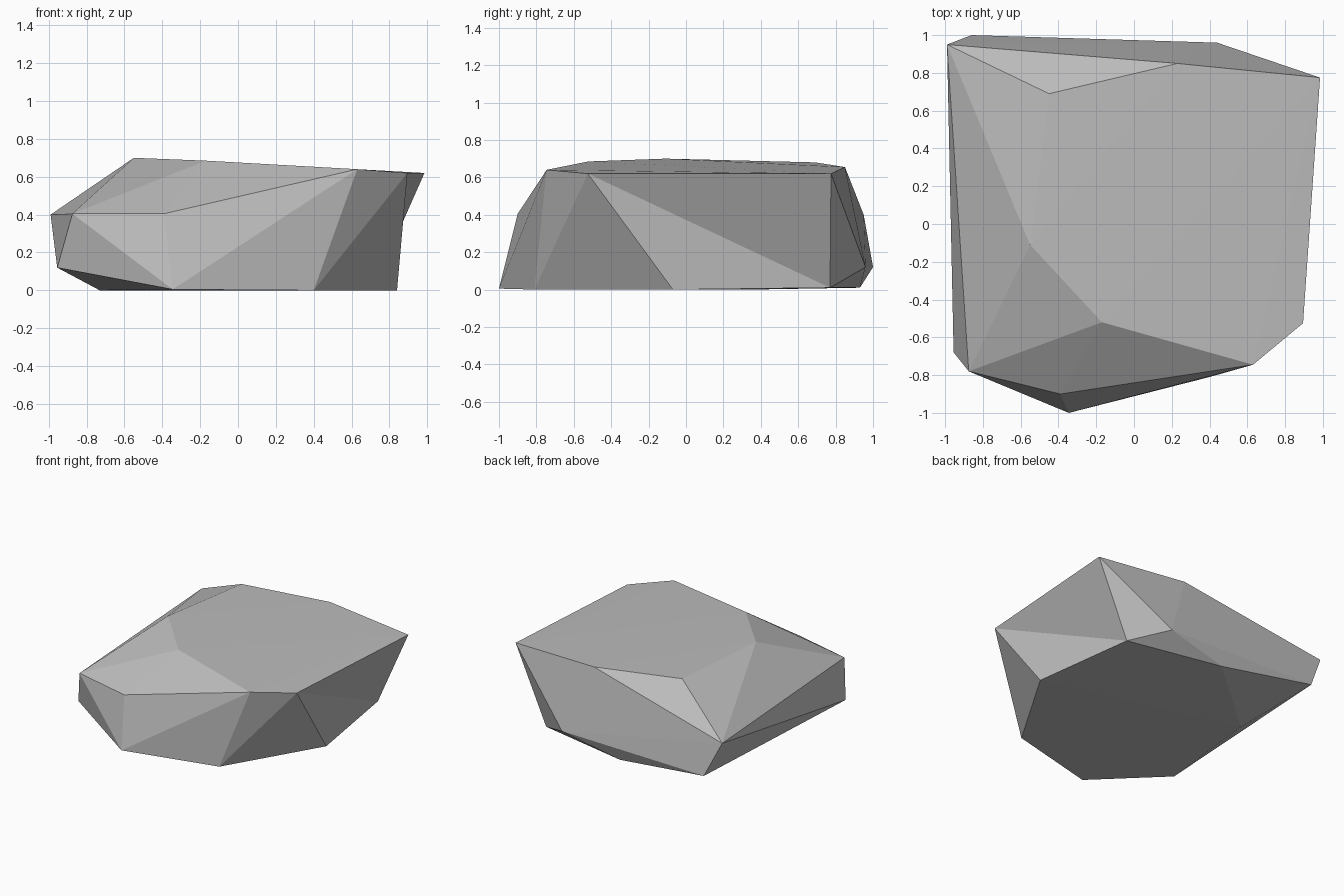
import bpy
import bmesh
from mathutils import Vector

if "Cube" in bpy.data.objects:
    bpy.data.objects.remove(bpy.data.objects["Cube"], do_unlink=True)


def flat_material(name, colour):
    mat = bpy.data.materials.new(name)
    mat.use_nodes = True
    mat.diffuse_color = colour
    mat.node_tree.nodes["Principled BSDF"].inputs["Base Color"].default_value = colour
    return mat


# Corners of the boulder, grouped by level
top_corners = [
    (-0.45, 0.69, 0.68), (-0.55, -0.11, 0.70), (-0.17, -0.52, 0.685),
    (0.63, -0.745, 0.64), (0.895, -0.525, 0.62), (0.985, 0.775, 0.62),
    (0.23, 0.85, 0.655),
]
shoulder_corners = [
    (-0.99, 0.95, 0.40), (-0.875, -0.78, 0.405), (-0.39, -0.90, 0.405),
]
waist_corners = [
    (-0.86, 1.0, 0.12), (0.44, 0.96, 0.12), (-0.955, -0.68, 0.12),
]
base_corners = [
    (-0.345, -1.0, 0.005), (0.40, -0.81, 0), (0.84, -0.07, 0),
    (0.715, 0.77, 0.01), (-0.06, 0.93, 0.01), (-0.73, 0.35, 0),
]

# Chiselled body: the hull around all the corners
bm = bmesh.new()
for corner in top_corners + shoulder_corners + waist_corners + base_corners:
    bm.verts.new(corner)
bmesh.ops.convex_hull(bm, input=bm.verts[:])


def nearest(point):
    return min(bm.verts, key=lambda v: (v.co - Vector(point)).length)


# Shallow hollow on the side: turn one hull edge inward
ridge = bm.edges.get((nearest(top_corners[5]), nearest(base_corners[2])))
if ridge:
    bmesh.utils.edge_rotate(ridge, False)
bmesh.ops.recalc_face_normals(bm, faces=bm.faces[:])

mesh = bpy.data.meshes.new("boulder")
bm.to_mesh(mesh)
bm.free()
boulder = bpy.data.objects.new("boulder", mesh)
bpy.context.collection.objects.link(boulder)
mesh.materials.append(flat_material("stone grey", (0.5, 0.5, 0.5, 1)))
